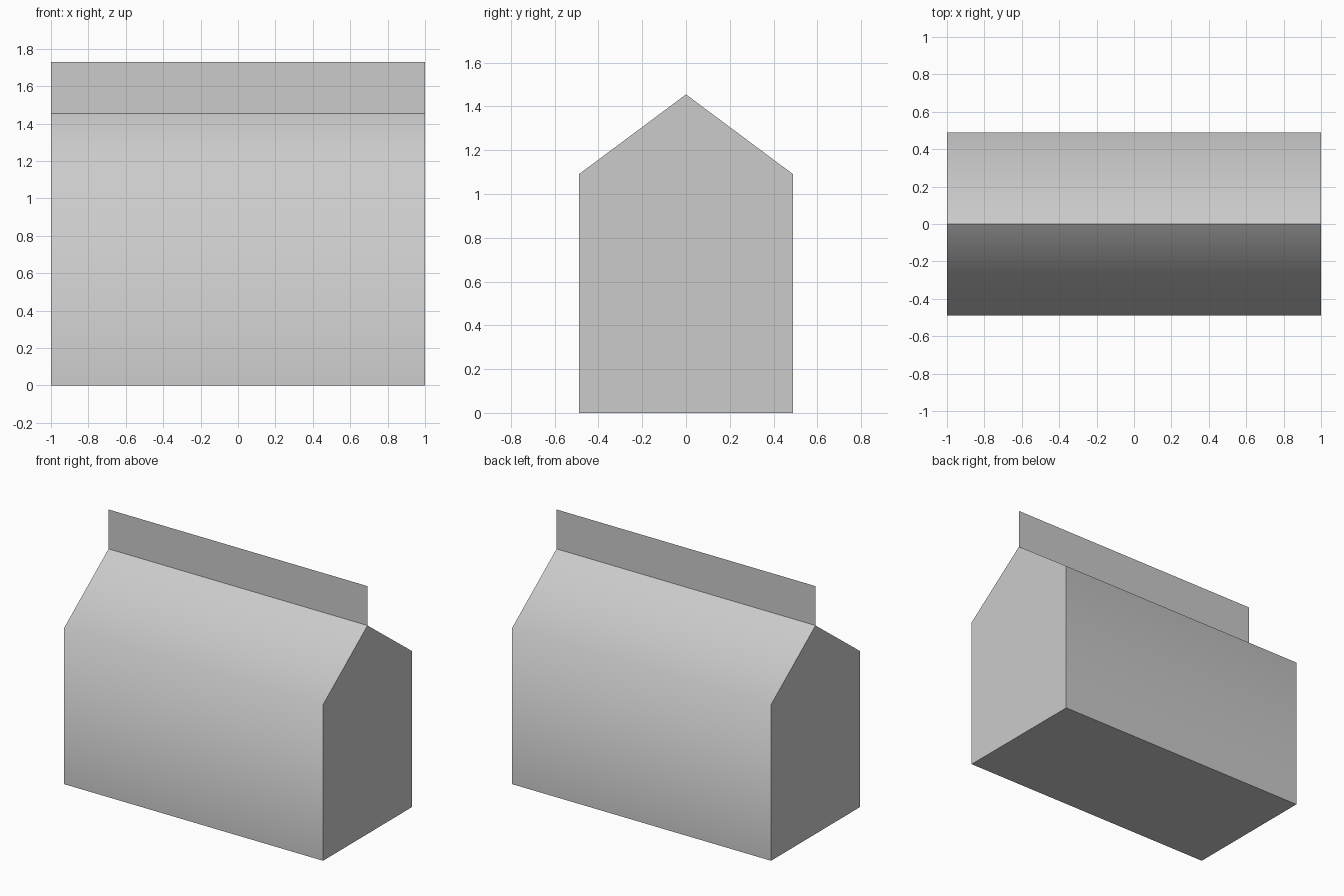
import bpy, bmesh, math

cube = bpy.data.objects.get("Cube")
if cube:
    bpy.data.objects.remove(cube, do_unlink=True)

HALF_LENGTH, HALF_DEPTH = 1.0, 0.49
EAVE, RIDGE, TOP = 1.09, 1.455, 1.73

grey = bpy.data.materials.new("light grey")
grey.use_nodes = True
colour = (0.6, 0.6, 0.6, 1)
grey.diffuse_color = colour
grey.node_tree.nodes["Principled BSDF"].inputs["Base Color"].default_value = colour


def add_object(name, bm):
    mesh = bpy.data.meshes.new(name)
    bm.to_mesh(mesh)
    bm.free()
    mesh.materials.append(grey)
    obj = bpy.data.objects.new(name, mesh)
    bpy.context.collection.objects.link(obj)
    return obj


# Carton body: gabled end profile extruded along the length
bm = bmesh.new()
profile = [(-HALF_DEPTH, 0), (HALF_DEPTH, 0), (HALF_DEPTH, EAVE),
           (0, RIDGE), (-HALF_DEPTH, EAVE)]
end = bm.faces.new([bm.verts.new((-HALF_LENGTH, y, z)) for y, z in profile])
result = bmesh.ops.extrude_face_region(bm, geom=[end], use_keep_orig=True)
moved = [v for v in result["geom"] if isinstance(v, bmesh.types.BMVert)]
bmesh.ops.translate(bm, verts=moved, vec=(2 * HALF_LENGTH, 0, 0))
bmesh.ops.recalc_face_normals(bm, faces=bm.faces)
body = add_object("carton_body", bm)

# Rounded shading over the eaves, sharp ridge and ends
bpy.ops.object.select_all(action="DESELECT")
body.select_set(True)
bpy.context.view_layer.objects.active = body
bpy.ops.object.shade_smooth_by_angle(angle=math.radians(60))

# Paper-thin sealed fin standing on the ridge
bm = bmesh.new()
corners = [(-HALF_LENGTH, RIDGE), (HALF_LENGTH, RIDGE),
           (HALF_LENGTH, TOP), (-HALF_LENGTH, TOP)]
bm.faces.new([bm.verts.new((x, 0, z)) for x, z in corners])
add_object("top_fin", bm)
